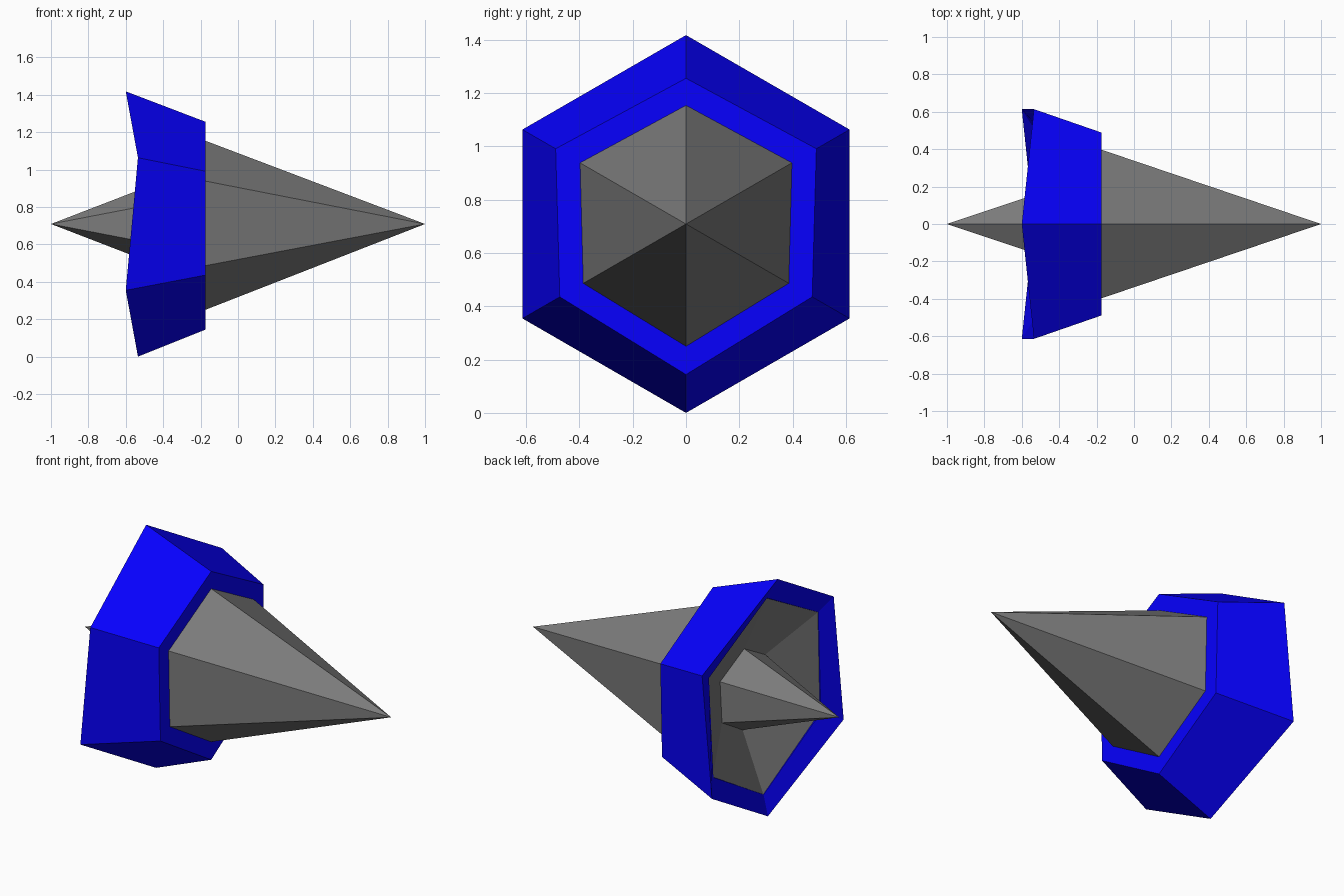
import bpy, bmesh
from math import sin, cos, pi

if "Cube" in bpy.data.objects:
    bpy.data.objects.remove(bpy.data.objects["Cube"])

CENTRE_Z = 0.709


def hex_ring(bm, even, odd):
    """Six vertices around the x axis; alternate corners use (x, radius) even / odd."""
    ring = []
    for i in range(6):
        x, r = odd if i % 2 else even
        a = i * pi / 3
        ring.append(bm.verts.new((x, r * sin(a), CENTRE_Z + r * cos(a))))
    return ring


def bridge(bm, a, b):
    for i in range(6):
        j = (i + 1) % 6
        bm.faces.new((a[i], a[j], b[j], b[i]))


def cap(bm, ring, x):
    tip = bm.verts.new((x, 0, CENTRE_Z))
    for i in range(6):
        bm.faces.new((ring[i], ring[(i + 1) % 6], tip))


def finish(bm, name, color):
    bmesh.ops.recalc_face_normals(bm, faces=bm.faces)
    mesh = bpy.data.meshes.new(name)
    bm.to_mesh(mesh)
    bm.free()
    obj = bpy.data.objects.new(name, mesh)
    bpy.context.collection.objects.link(obj)
    mat = bpy.data.materials.new(name + "_colour")
    mat.diffuse_color = color
    mat.use_nodes = True
    mat.node_tree.nodes["Principled BSDF"].inputs["Base Color"].default_value = mat.diffuse_color
    mesh.materials.append(mat)
    return obj


# Dark grey dart: long front point, hollow back, short rear spike
bm = bmesh.new()
rim = hex_ring(bm, (-0.525, 0.578), (-0.505, 0.588))
spike_base = hex_ring(bm, (-0.38, 0.239), (-0.37, 0.243))
cap(bm, rim, 1.0)
bridge(bm, rim, spike_base)
cap(bm, spike_base, -1.0)
finish(bm, "dart_body", (0.2, 0.2, 0.2, 1))

# Blue collar: band with a zigzag rear edge
bm = bmesh.new()
loops = [
    hex_ring(bm, (-0.60, 0.709), (-0.535, 0.709)),   # outer rear
    hex_ring(bm, (-0.175, 0.547), (-0.175, 0.565)),  # outer front
    hex_ring(bm, (-0.175, 0.44), (-0.175, 0.455)),   # inner front
    hex_ring(bm, (-0.53, 0.579), (-0.507, 0.589)),   # inner rear
]
for k in range(4):
    bridge(bm, loops[k], loops[(k + 1) % 4])
finish(bm, "collar", (0.002, 0.0, 1.0, 1))
